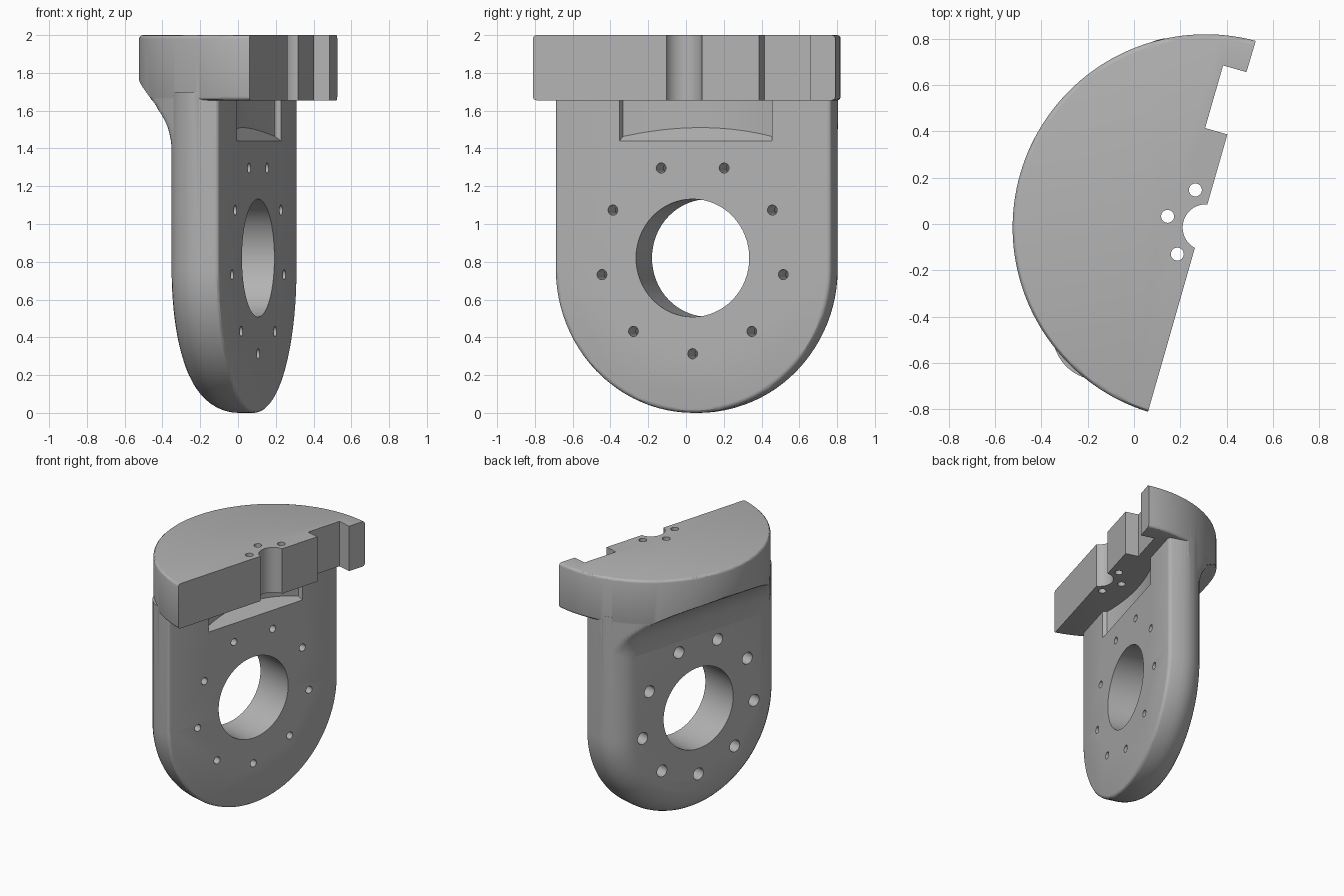
import bpy, bmesh, math
from mathutils import Matrix

cube = bpy.data.objects.get("Cube")
if cube:
    bpy.data.objects.remove(cube, do_unlink=True)

# Local frame: x is the face normal, y runs along the face; turned at the end
TURN = math.radians(-16)
FRONT, BACK = 0.093, -0.215
MID, HALF, ROUND = 0.063, 0.76, 0.2
AXIS_X, AXIS_Y, RIM = 0.302, 0.071, 0.834
HOLE_Z = 0.82
UNDER = 1.655

grey = bpy.data.materials.new("grey metal")
grey.use_nodes = True
grey.diffuse_color = (0.45, 0.45, 0.45, 1)
grey.node_tree.nodes["Principled BSDF"].inputs["Base Color"].default_value = grey.diffuse_color


def finish(bm, name):
    bmesh.ops.recalc_face_normals(bm, faces=bm.faces)
    mesh = bpy.data.meshes.new(name)
    bm.to_mesh(mesh)
    bm.free()
    obj = bpy.data.objects.new(name, mesh)
    bpy.context.scene.collection.objects.link(obj)
    return obj


def prism(points, offset):
    """Extrude a closed outline of 3D points along an offset."""
    bm = bmesh.new()
    face = bm.faces.new([bm.verts.new(p) for p in points])
    moved = bmesh.ops.extrude_face_region(bm, geom=[face])["geom"]
    bmesh.ops.translate(bm, vec=offset, verts=[g for g in moved if isinstance(g, bmesh.types.BMVert)])
    return bm


def arc(cx, cy, r, a, b, n):
    steps = [math.radians(a + (b - a) * i / n) for i in range(n + 1)]
    return [(cx + r * math.cos(t), cy + r * math.sin(t)) for t in steps]


def boolean(target, cutter, op="DIFFERENCE"):
    mod = target.modifiers.new(op, "BOOLEAN")
    mod.operation, mod.solver, mod.object = op, "EXACT", cutter
    bpy.context.view_layer.update()
    graph = bpy.context.evaluated_depsgraph_get()
    mesh = bpy.data.meshes.new_from_object(target.evaluated_get(graph))
    target.modifiers.clear()
    target.data = mesh
    bpy.data.objects.remove(cutter, do_unlink=True)


def drill(target, y, z, r, x0, x1, n=24):
    ring = [(x0, p, q) for p, q in arc(y, z, r, 0, 360, n)[:-1]]
    boolean(target, finish(prism(ring, (x1 - x0, 0, 0)), "drill"))


def bevel(bm, rule, width, segments):
    edges = [e for e in bm.edges if rule(*[v.co for v in e.verts])]
    bmesh.ops.bevel(bm, geom=edges, offset=width, segments=segments, profile=0.5, affect="EDGES")


# Upright lug: U outline, broad rounding behind and small rounding in front
outline = arc(MID, HALF, HALF, 180, 360, 48) + [(MID + HALF, 1.7), (MID - HALF, 1.7)]
bm = prism([(FRONT, y, z) for y, z in outline], (BACK - FRONT, 0, 0))


def perimeter(x):
    return lambda a, b: all(abs(c.x - x) < 1e-4 for c in (a, b)) and min(a.z, b.z) < 1.69


bevel(bm, perimeter(BACK), ROUND, 10)
bevel(bm, perimeter(FRONT), 0.025, 3)
body = finish(bm, "bracket_body")

# Flared neck behind: S profile as (depth, height), clipped to the rim cylinder
FLARE = [(-0.2155, 1.38), (-0.222, 1.45), (-0.245, 1.53), (-0.29, 1.60), (-0.35, 1.66),
         (-0.42, 1.715), (-0.48, 1.755), (-0.54, 1.8), (-0.56, 1.9)]


def smooth_profile(pts, n=4):
    out = []
    for i in range(len(pts) - 1):
        p = [pts[max(0, min(len(pts) - 1, i + k))] for k in (-1, 0, 1, 2)]
        for s in range(n):
            t = s / n
            out.append(tuple(0.5 * (2 * b + (c - a) * t + (2 * a - 5 * b + 4 * c - d) * t * t
                                    + (3 * b - a - 3 * c + d) * t ** 3) for a, b, c, d in zip(*p)))
    return out + [pts[-1]]


profile = smooth_profile(FLARE)
bm = bmesh.new()
rows = []
half, cols = HALF - 0.004, 72
for depth, z in profile:
    row = [bm.verts.new((0.05, MID + half, z)), bm.verts.new((0.05, MID - half, z))]
    for i in range(cols + 1):
        off = -half * math.cos(math.pi * i / cols)
        bite = max(0, abs(off) - (half - ROUND))
        x = depth + ROUND - math.sqrt(max(0, ROUND ** 2 - bite ** 2))
        rim = AXIS_X - math.sqrt((RIM - 0.001) ** 2 - (MID + off - AXIS_Y) ** 2)
        row.append(bm.verts.new((max(x, rim), MID + off, z)))
    rows.append(row)
for low, high in zip(rows, rows[1:]):
    for i in range(len(low)):
        j = (i + 1) % len(low)
        bm.faces.new((low[i], low[j], high[j], high[i]))
bm.faces.new(rows[0])
bm.faces.new(rows[-1])
boolean(body, finish(bm, "flare"), "UNION")

# Shallow curved pocket in the face, with a sloping floor
steps = [i / 16 for i in range(-16, 17)]
floor = [(FRONT - 0.03 - 0.06 * (1 - t * t), AXIS_Y + 0.01 + 0.41 * t) for t in steps]
floor = [(FRONT + 0.1, floor[0][1] - 0.045)] + floor + [(FRONT + 0.1, floor[-1][1] + 0.045)]
bm = prism([(x, y, 1.44) for x, y in floor], (0, 0, UNDER + 0.005 - 1.44))
for v in bm.verts:
    if v.co.z < 1.5:
        v.co.z += (FRONT - v.co.x) * 0.78
boolean(body, finish(bm, "pocket"))

# Top plate: circular segment with centre notch and a stepped slot
plate_outline = arc(AXIS_X, AXIS_Y, RIM, 91, 268.6, 80)
plate_outline += arc(AXIS_X, AXIS_Y, 0.1, 258, 102, 20)
plate_outline += [(0.281, 0.483), (0.181, 0.483), (0.181, 0.764), (0.286, 0.764)]
bm = prism([(x, y, UNDER) for x, y in plate_outline], (0, 0, 2 - UNDER))


def on_rim(a, b):
    near = all(abs(math.hypot(c.x - AXIS_X, c.y - AXIS_Y) - RIM) < 1e-3 for c in (a, b))
    return near and abs(a.z - b.z) < 1e-4


bevel(bm, on_rim, 0.02, 3)
plate = finish(bm, "top_plate")

# Clear the plate's underside behind the flare
under = [(d + 0.002, z) for d, z in profile if 1.5 < z <= 1.8]
under = [(-0.9, under[0][1])] + under + [(-0.9, under[-1][1])]
boolean(plate, finish(prism([(x, -1.2, z) for x, z in under], (0, 2.4, 0)), "under"))

# Three pin holes through the plate
for x, y in ((0.265, 0.147), (0.145, 0.033), (0.187, -0.13)):
    p = Matrix.Rotation(-TURN, 3, "Z") @ Matrix.Translation((x, y, 0)).to_translation()
    ring = [(a, b, 1.6) for a, b in arc(p.x, p.y, 0.028, 0, 360, 24)[:-1]]
    boolean(plate, finish(prism(ring, (0, 0, 0.5)), "pin"))

# Join the plate, then bore the main hole and the ring of counterbored holes
boolean(body, plate, "UNION")
drill(body, MID, HOLE_Z, 0.312, 0.3, -0.5, 64)
for i in range(9):
    a = math.radians(-90 + 40 * i)
    y, z = MID + 0.507 * math.cos(a), HOLE_Z + 0.507 * math.sin(a)
    drill(body, y, z, 0.027, 0.2, -0.4)
    drill(body, y, z, 0.045, -0.05, -0.4)

# Turn into place, colour and shade
body.data.transform(Matrix.Rotation(TURN, 4, "Z"))
body.data.materials.clear()
body.data.materials.append(grey)
bpy.ops.object.select_all(action="DESELECT")
body.select_set(True)
bpy.context.view_layer.objects.active = body
bpy.ops.object.shade_smooth_by_angle(angle=math.radians(30))
